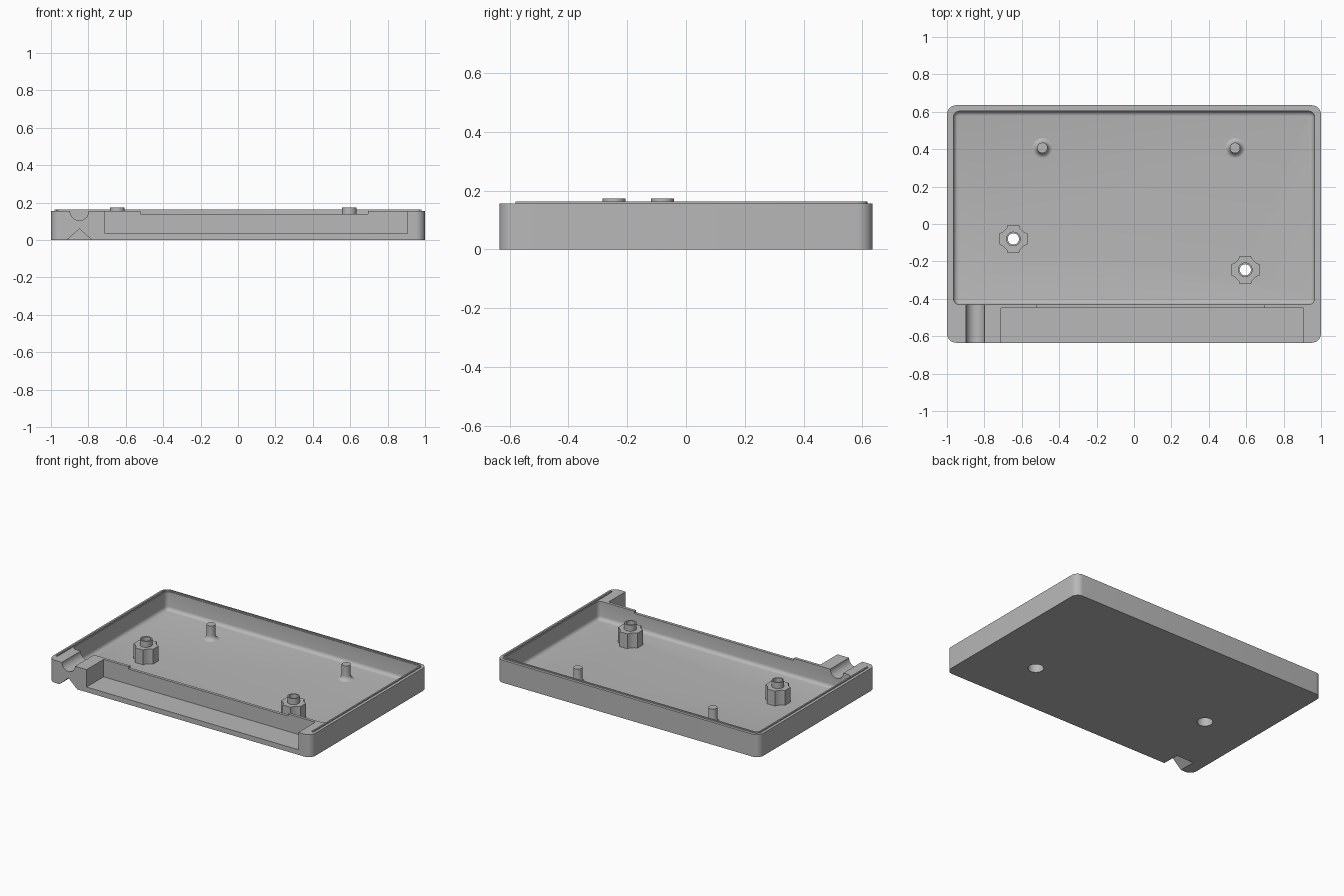
import bpy, bmesh, math

if "Cube" in bpy.data.objects:
    bpy.data.objects.remove(bpy.data.objects["Cube"])

grey = bpy.data.materials.new("plain grey")
grey.diffuse_color = (0.48, 0.48, 0.48, 1)
grey.use_nodes = True
grey.node_tree.nodes["Principled BSDF"].inputs["Base Color"].default_value = grey.diffuse_color


def finish(name, bm):
    bmesh.ops.recalc_face_normals(bm, faces=bm.faces)
    me = bpy.data.meshes.new(name)
    bm.to_mesh(me)
    bm.free()
    me.materials.append(grey)
    ob = bpy.data.objects.new(name, me)
    bpy.context.collection.objects.link(ob)
    return ob


def prism(name, pts, lo, hi, axis="z", fillet=0):
    """Extrude a 2D outline along z (points are x, y) or along y (points are x, z)."""
    place = (lambda p, h: (p[0], p[1], h)) if axis == "z" else (lambda p, h: (p[0], h, p[1]))
    bm = bmesh.new()
    a = [bm.verts.new(place(p, lo)) for p in pts]
    b = [bm.verts.new(place(p, hi)) for p in pts]
    base = bm.faces.new(a)
    bm.faces.new(b)
    n = len(pts)
    for i in range(n):
        j = (i + 1) % n
        bm.faces.new((a[i], a[j], b[j], b[i]))
    if fillet:
        bmesh.ops.recalc_face_normals(bm, faces=bm.faces)
        bmesh.ops.bevel(bm, geom=list(base.edges), offset=fillet, segments=4,
                        profile=0.5, affect="EDGES")
    return finish(name, bm)


def arc(cx, cy, r, a0, a1, n):
    return [(cx + r * math.cos(math.radians(a0 + (a1 - a0) * i / n)),
             cy + r * math.sin(math.radians(a0 + (a1 - a0) * i / n))) for i in range(n + 1)]


def rounded(x0, x1, y0, y1, r, n=8):
    return (arc(x1 - r, y1 - r, r, 0, 90, n) + arc(x0 + r, y1 - r, r, 90, 180, n)
            + arc(x0 + r, y0 + r, r, 180, 270, n) + arc(x1 - r, y0 + r, r, 270, 360, n))


def rect(x0, x1, y0, y1):
    return [(x0, y0), (x1, y0), (x1, y1), (x0, y1)]


def circle(x, y, r, n=32):
    return arc(x, y, r, 0, 360, n)[:-1]


def lathe(name, profile, x, y, n=32):
    """Solid of revolution from (radius, z) pairs, capped at both ends."""
    bm = bmesh.new()
    rings = [[bm.verts.new((px, py, z)) for px, py in circle(x, y, r, n)] for r, z in profile]
    for a, b in zip(rings, rings[1:]):
        for i in range(n):
            j = (i + 1) % n
            bm.faces.new((a[i], a[j], b[j], b[i]))
    bm.faces.new(rings[0])
    bm.faces.new(rings[-1])
    return finish(name, bm)


def combine(ob, other, op="DIFFERENCE", keep=False):
    mod = ob.modifiers.new("combine", "BOOLEAN")
    mod.operation, mod.object, mod.solver = op, other, "EXACT"
    bpy.context.view_layer.objects.active = ob
    bpy.ops.object.modifier_apply(modifier=mod.name)
    if not keep:
        bpy.data.objects.remove(other, do_unlink=True)


FLOOR, TOP, FRONT, BACK = 0.03, 0.155, -0.635, 0.635

# Outer block with rounded corners, hollowed from above
tray = prism("tray", rounded(-1, 1, FRONT, BACK, 0.05), 0, TOP)
combine(tray, prism("cavity", rounded(-0.965, 0.965, -0.43, 0.603, 0.03, 4), FLOOR, 0.3, fillet=0.025))
# Open pocket along the front edge
combine(tray, prism("pocket", rect(-0.71, 0.905, -0.8, -0.45), 0.035, 0.3))
# Lowered stretch of the thin front wall
combine(tray, prism("wall_step", rect(-0.52, 0.695, -0.47, -0.41), 0.14, 0.3))
# Round channel on top of the front left block and peaked notch beneath it
combine(tray, prism("channel", circle(-0.848, TOP, 0.05), -0.8, -0.41, "y"))
combine(tray, prism("notch", [(-0.93, -0.0128), (-0.848, 0.06), (-0.766, -0.0128)], -0.8, -0.515, "y"))

parts = [tray]

# Hollow screw posts, with a screw head recess from below
quarter = [(0.075, -0.03), (0.075, 0.03), (0.058, 0.036), (0.036, 0.058)]
for side, x, y in (("left", -0.645, -0.08), ("right", 0.595, -0.245)):
    outline = []
    for k in range(4):
        c, s = round(math.cos(k * math.pi / 2)), round(math.sin(k * math.pi / 2))
        outline += [(x + c * u - s * v, y + s * u + c * v) for u, v in quarter]
    post = prism(side + "_screw_post", outline, FLOOR, 0.132)
    combine(post, prism("neck", circle(x, y, 0.039), 0.12, 0.173), "UNION")
    bore = lathe("bore", [(0.05, -0.1), (0.05, 0.08), (0.03, 0.08), (0.03, 0.3)], x, y)
    combine(tray, bore, keep=True)
    combine(post, bore)
    parts.append(post)

# Locating pins with flared feet
for side, x in (("left", -0.49), ("right", 0.54)):
    flare = [(0.028 + 0.032 * (1 - math.sin(t * math.pi / 12)),
              FLOOR - 0.001 + 0.032 * (1 - math.cos(t * math.pi / 12))) for t in range(7)]
    parts.append(lathe(side + "_locating_pin", flare + [(0.028, 0.13)], x, 0.407))


# Thin raised lip around the sides and back
def lip_edge(x, y, r):
    return ([(x, -0.58)] + arc(x - r, y - r, r, 0, 90, 6)
            + arc(-x + r, y - r, r, 90, 180, 6) + [(-x, -0.58)])


parts.append(prism("rim_lip", lip_edge(0.981, 0.617, 0.035)
                   + lip_edge(0.971, 0.607, 0.025)[::-1], TOP - 0.002, 0.163))

# Smooth curved areas, keep hard edges
bpy.ops.object.select_all(action="DESELECT")
for ob in parts:
    ob.select_set(True)
bpy.context.view_layer.objects.active = tray
bpy.ops.object.shade_smooth_by_angle(angle=math.radians(30))
